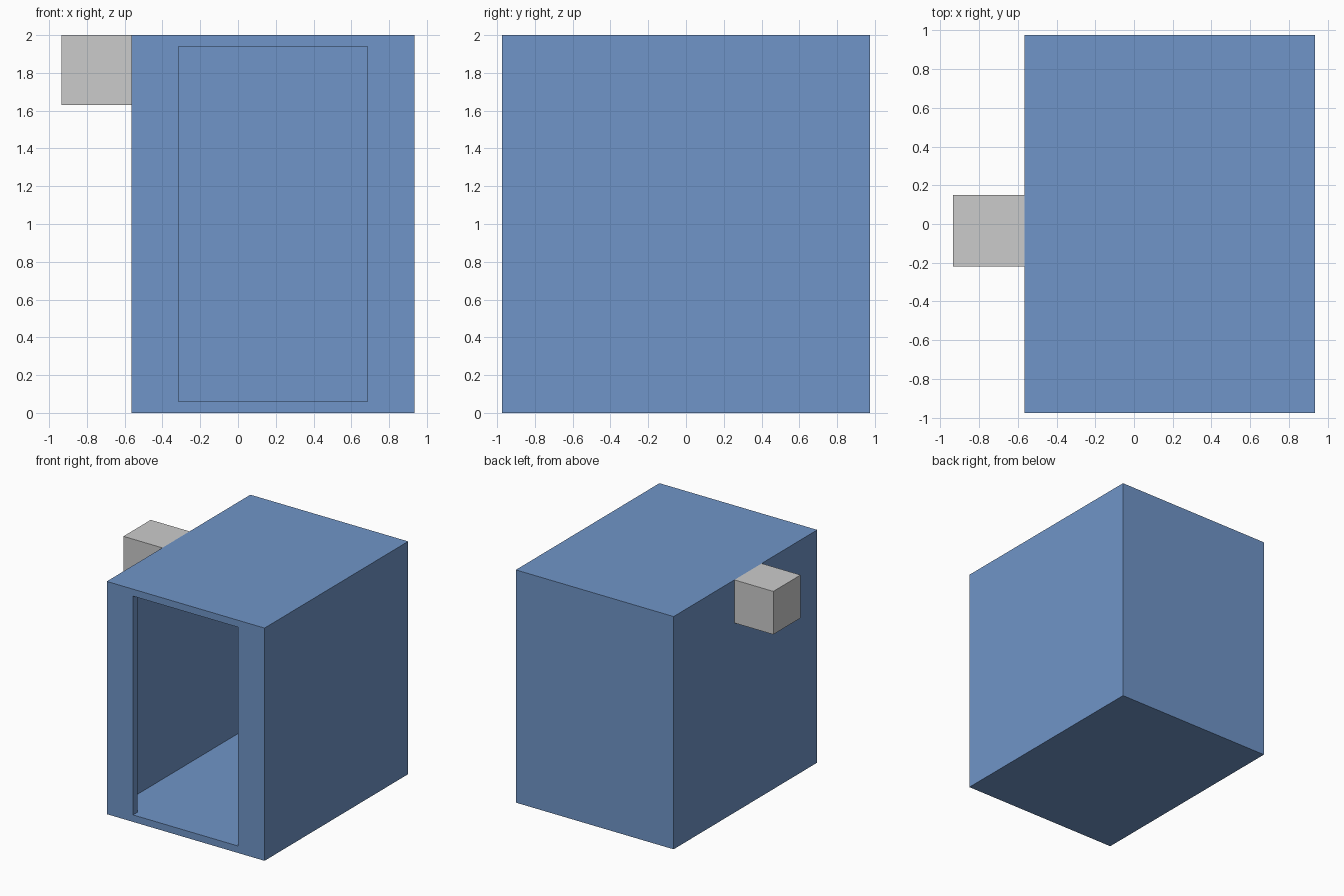
import bpy, bmesh

if "Cube" in bpy.data.objects:
    bpy.data.objects.remove(bpy.data.objects["Cube"])

WALL = 0.06
X0, X1 = -0.565, 0.935      # cabin sides
Y0, Y1 = -0.975, 0.975      # cabin front and back
D0, D1 = -0.315, 0.685      # doorway sides
HEIGHT = 2.0


def prism(name, outline, z0, z1):
    """Extrude a plan outline from z0 to z1."""
    bm = bmesh.new()
    face = bm.faces.new([bm.verts.new((x, y, z0)) for x, y in outline])
    top = bmesh.ops.extrude_face_region(bm, geom=[face])["geom"]
    verts = [v for v in top if isinstance(v, bmesh.types.BMVert)]
    bmesh.ops.translate(bm, verts=verts, vec=(0, 0, z1 - z0))
    bmesh.ops.recalc_face_normals(bm, faces=bm.faces)
    mesh = bpy.data.meshes.new(name)
    bm.to_mesh(mesh)
    bm.free()
    obj = bpy.data.objects.new(name, mesh)
    bpy.context.collection.objects.link(obj)
    return obj


def rect(x0, x1, y0, y1):
    return [(x0, y0), (x1, y0), (x1, y1), (x0, y1)]


# Cabin: closed box
cabin = prism("cabin", rect(X0, X1, Y0, Y1), 0, HEIGHT)

# Room and doorway in one T-shaped cutter, so the floor runs flush to the sill
room = prism("room_cutter", [
    (D0, Y0 - 0.1), (D1, Y0 - 0.1), (D1, Y0 + WALL), (X1 - WALL, Y0 + WALL),
    (X1 - WALL, Y1 - WALL), (X0 + WALL, Y1 - WALL), (X0 + WALL, Y0 + WALL),
    (D0, Y0 + WALL)], WALL, HEIGHT - WALL)

cut = cabin.modifiers.new("room", 'BOOLEAN')
cut.operation = 'DIFFERENCE'
cut.solver = 'EXACT'
cut.object = room
bpy.context.view_layer.objects.active = cabin
bpy.ops.object.modifier_apply(modifier=cut.name)
bpy.data.objects.remove(room)

blue = bpy.data.materials.new("blue_paint")
blue.diffuse_color = (0.16, 0.30, 0.58, 1)
blue.use_nodes = True
blue.node_tree.nodes["Principled BSDF"].inputs["Base Color"].default_value = blue.diffuse_color
cabin.data.materials.clear()
cabin.data.materials.append(blue)

# Grey box on the left wall, level with the roof
prism("side_box", rect(-0.935, X0, -0.22, 0.15), 1.63, HEIGHT)
